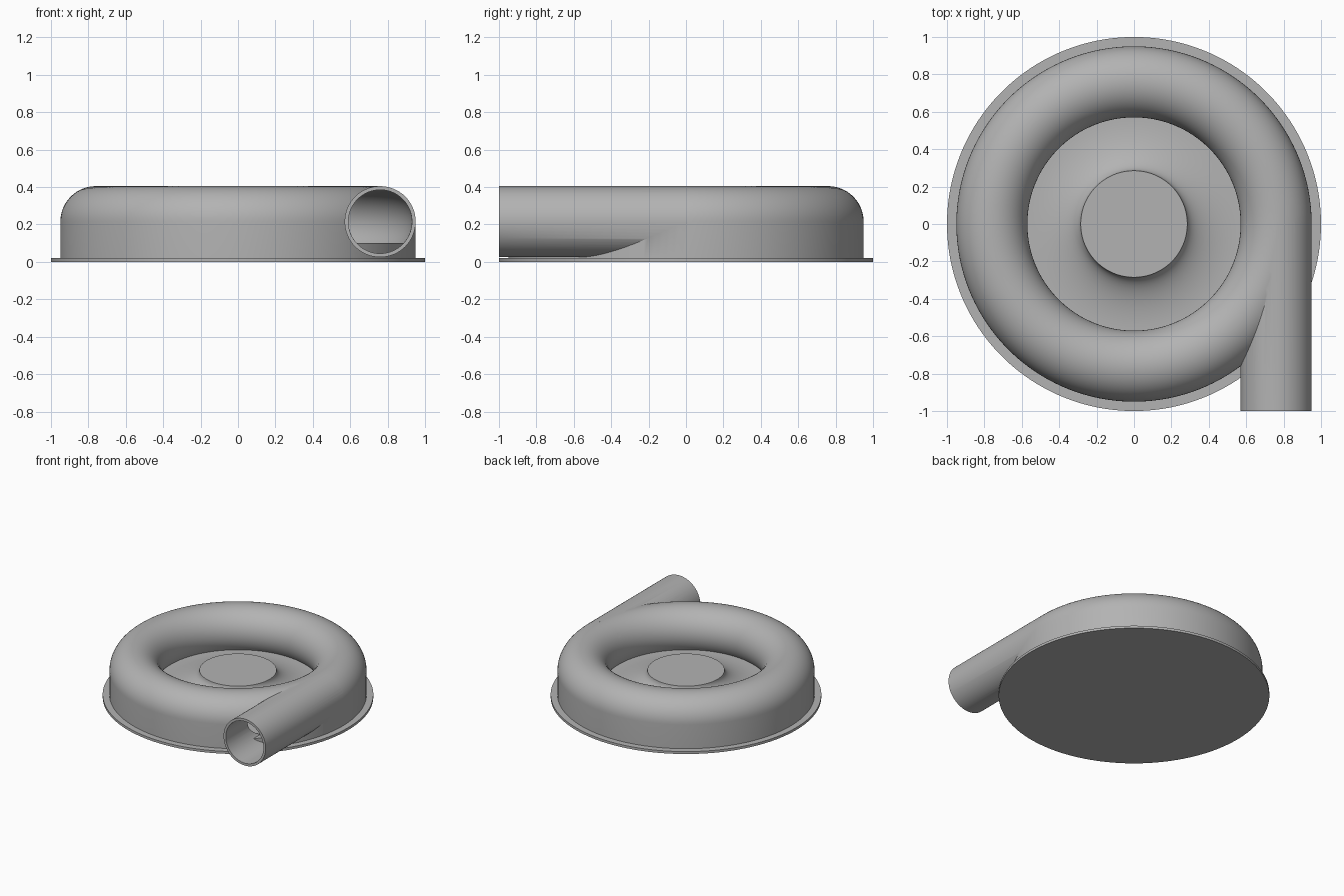
import bpy, bmesh
from math import sin, cos, pi, radians
from mathutils import Matrix

cube = bpy.data.objects.get("Cube")
if cube:
    bpy.data.objects.remove(cube, do_unlink=True)

BASE_R, BASE_H = 1.0, 0.02          # mounting plate
RING_R, RING_Z = 0.76, 0.215        # centre line of the scroll
TUBE_R, BORE_R = 0.19, 0.17         # outside and inside of the duct
FLOOR_Z, HUB_R, HUB_Z = 0.10, 0.285, 0.22
FILLET_R = 0.57
SEGMENTS = 144

grey = bpy.data.materials.new("plain_grey")
grey.use_nodes = True
colour = (0.45, 0.45, 0.45, 1)
grey.diffuse_color = colour
grey.node_tree.nodes["Principled BSDF"].inputs["Base Color"].default_value = colour


def make_object(name, bm):
    bmesh.ops.recalc_face_normals(bm, faces=bm.faces)
    mesh = bpy.data.meshes.new(name)
    bm.to_mesh(mesh)
    bm.free()
    mesh.materials.append(grey)
    obj = bpy.data.objects.new(name, mesh)
    bpy.context.collection.objects.link(obj)
    return obj


def lathe(name, profile, closed=False):
    """Revolve (radius, height) points around z."""
    bm = bmesh.new()
    verts = [bm.verts.new((r, 0, z)) for r, z in profile]
    pairs = list(zip(verts, verts[1:]))
    if closed:
        pairs.append((verts[-1], verts[0]))
    edges = [bm.edges.new(p) for p in pairs]
    # half a step of turn keeps the seams off the duct's end
    bmesh.ops.rotate(bm, verts=verts, cent=(0, 0, 0),
                     matrix=Matrix.Rotation(pi / SEGMENTS, 3, 'Z'))
    bmesh.ops.spin(bm, geom=verts + edges, cent=(0, 0, 0), axis=(0, 0, 1),
                   angle=2 * pi, steps=SEGMENTS, use_merge=False)
    bmesh.ops.remove_doubles(bm, verts=bm.verts, dist=1e-5)
    return make_object(name, bm)


def duct(name, radius, y_start, y_end):
    """Straight round duct along y, at the scroll's left side."""
    bm = bmesh.new()
    place = (Matrix.Translation((RING_R, (y_start + y_end) / 2, RING_Z))
             @ Matrix.Rotation(pi / 2, 4, 'X'))
    bmesh.ops.create_cone(bm, cap_ends=True, segments=64, radius1=radius,
                          radius2=radius, depth=y_end - y_start, matrix=place)
    return make_object(name, bm)


def combine(target, tool, operation):
    mod = target.modifiers.new("combine", 'BOOLEAN')
    mod.operation = operation
    mod.solver = 'EXACT'
    mod.object = tool
    bpy.context.view_layer.objects.active = target
    bpy.ops.object.modifier_apply(modifier=mod.name)
    bpy.data.objects.remove(tool, do_unlink=True)


def smooth(obj):
    bpy.ops.object.select_all(action='DESELECT')
    obj.select_set(True)
    bpy.context.view_layer.objects.active = obj
    bpy.ops.object.shade_smooth_by_angle(angle=radians(30))


def arc(cr, cz, rr, rz, start, end, steps):
    angles = [radians(start + (end - start) * i / steps) for i in range(steps + 1)]
    return [(cr + rr * cos(a), cz + rz * sin(a)) for a in angles]


# mounting plate
plate = lathe("base_plate", [(0, 0), (BASE_R, 0), (BASE_R, BASE_H), (0, BASE_H)])

# casing: straight outer wall, rounded scroll, floor, flared hub
outer = RING_R + TUBE_R
profile = [(0, BASE_H / 2), (outer, BASE_H / 2)]
profile += arc(RING_R, RING_Z, TUBE_R, TUBE_R, 0, 217.25, 34)
profile += arc(FILLET_R, HUB_Z, FILLET_R - HUB_R, HUB_Z - FLOOR_Z, 270, 180, 14)
profile += [(0, HUB_Z)]
casing = lathe("scroll_casing", profile)

# outlet duct
combine(casing, duct("outlet_duct", TUBE_R, -BASE_R, 0), 'UNION')

# hollow inside, with a raised floor under the scroll
hollow = lathe("hollow", arc(RING_R, RING_Z, BORE_R, BORE_R, 0, 350, 35), closed=True)
combine(hollow, duct("bore", BORE_R, -BASE_R - 0.1, 0), 'UNION')
floor = lathe("inner_floor", [(0, -0.1), (outer, -0.1), (outer, FLOOR_Z), (0, FLOOR_Z)])
combine(hollow, floor, 'DIFFERENCE')
combine(casing, hollow, 'DIFFERENCE')

for part in (plate, casing):
    smooth(part)
